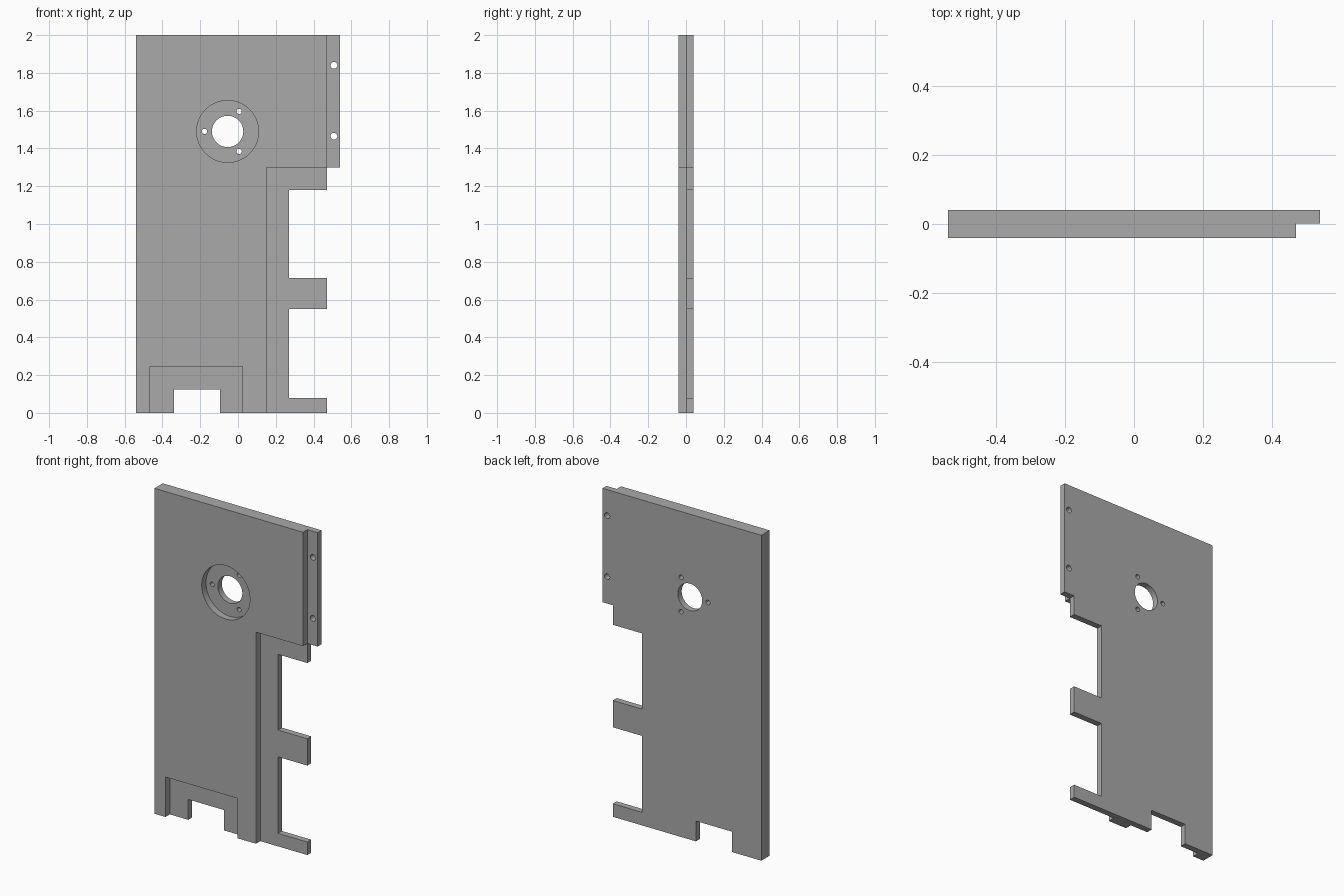
import bpy
import bmesh
import math
from mathutils import Matrix, Vector

if "Cube" in bpy.data.objects:
    bpy.data.objects.remove(bpy.data.objects["Cube"], do_unlink=True)

FRONT, STEP, BACK = -0.04, 0.002, 0.04
BEYOND = 0.1

grey = bpy.data.materials.new("plain grey")
grey.use_nodes = True
colour = (0.4, 0.4, 0.4, 1)
grey.diffuse_color = colour
grey.node_tree.nodes["Principled BSDF"].inputs["Base Color"].default_value = colour


def add_object(name, bm):
    bmesh.ops.recalc_face_normals(bm, faces=bm.faces[:])
    mesh = bpy.data.meshes.new(name)
    bm.to_mesh(mesh)
    bm.free()
    mesh.materials.append(grey)
    obj = bpy.data.objects.new(name, mesh)
    bpy.context.collection.objects.link(obj)
    return obj


def prism(name, outline, y0, y1):
    """Extrude an x/z outline from y0 to y1."""
    bm = bmesh.new()
    face = bm.faces.new([bm.verts.new((x, y0, z)) for x, z in outline])
    ext = bmesh.ops.extrude_face_region(bm, geom=[face])
    verts = [v for v in ext["geom"] if isinstance(v, bmesh.types.BMVert)]
    bmesh.ops.translate(bm, verts=verts, vec=Vector((0, y1 - y0, 0)))
    return add_object(name, bm)


def box(name, x0, x1, z0, z1, y0, y1):
    return prism(name, [(x0, z0), (x1, z0), (x1, z1), (x0, z1)], y0, y1)


def cylinder(name, x, z, radius, y0, y1, sides):
    bm = bmesh.new()
    place = Matrix.Translation((x, (y0 + y1) / 2, z)) @ Matrix.Rotation(math.pi / 2, 4, "X")
    bmesh.ops.create_cone(bm, cap_ends=True, segments=sides, radius1=radius,
                          radius2=radius, depth=y1 - y0, matrix=place)
    return add_object(name, bm)


# Plate outline with its side tabs and bottom notch
plate = prism("mounting_plate", [
    (-0.54, 0), (-0.34, 0), (-0.34, 0.125), (-0.095, 0.125), (-0.095, 0),
    (0.47, 0), (0.47, 0.08), (0.27, 0.08), (0.27, 0.55), (0.47, 0.55),
    (0.47, 0.715), (0.27, 0.715), (0.27, 1.18), (0.47, 1.18), (0.47, 1.3),
    (0.54, 1.3), (0.54, 2), (-0.54, 2)], FRONT, BACK)

# Half-depth recesses in the front: side, edge flange, bottom pocket, round seat
cx, cz = -0.055, 1.49
recess = (-BEYOND, STEP)
through = (-BEYOND, BEYOND)
cutters = [
    prism("side_recess", [(0.15, -1), (1, -1), (1, 3), (0.47, 3), (0.47, 1.3), (0.15, 1.3)],
          *recess),
    box("bottom_pocket", -0.465, 0.025, -1, 0.245, *recess),
    cylinder("round_seat", cx, cz, 0.164, *recess, 64),
    cylinder("centre_hole", cx, cz, 0.083, *through, 48),
]

# Screw holes around the seat and along the flange
for angle in (60, 180, 300):
    a = math.radians(angle)
    cutters.append(cylinder("seat_screw_hole", cx + 0.122 * math.cos(a),
                            cz + 0.122 * math.sin(a), 0.014, *through, 24))
for z in (1.84, 1.465):
    cutters.append(cylinder("flange_screw_hole", 0.508, z, 0.018, *through, 24))

# Cut everything out and drop the cutters
bpy.context.view_layer.objects.active = plate
for cutter in cutters:
    cutter.hide_render = True
    mod = plate.modifiers.new("cut", "BOOLEAN")
    mod.operation = "DIFFERENCE"
    mod.solver = "EXACT"
    mod.object = cutter
    bpy.ops.object.modifier_apply(modifier=mod.name)
    bpy.data.objects.remove(cutter, do_unlink=True)

# Smooth the round walls, keep the edges sharp
bpy.ops.object.select_all(action="DESELECT")
plate.select_set(True)
bpy.ops.object.shade_smooth_by_angle(angle=math.radians(30))
